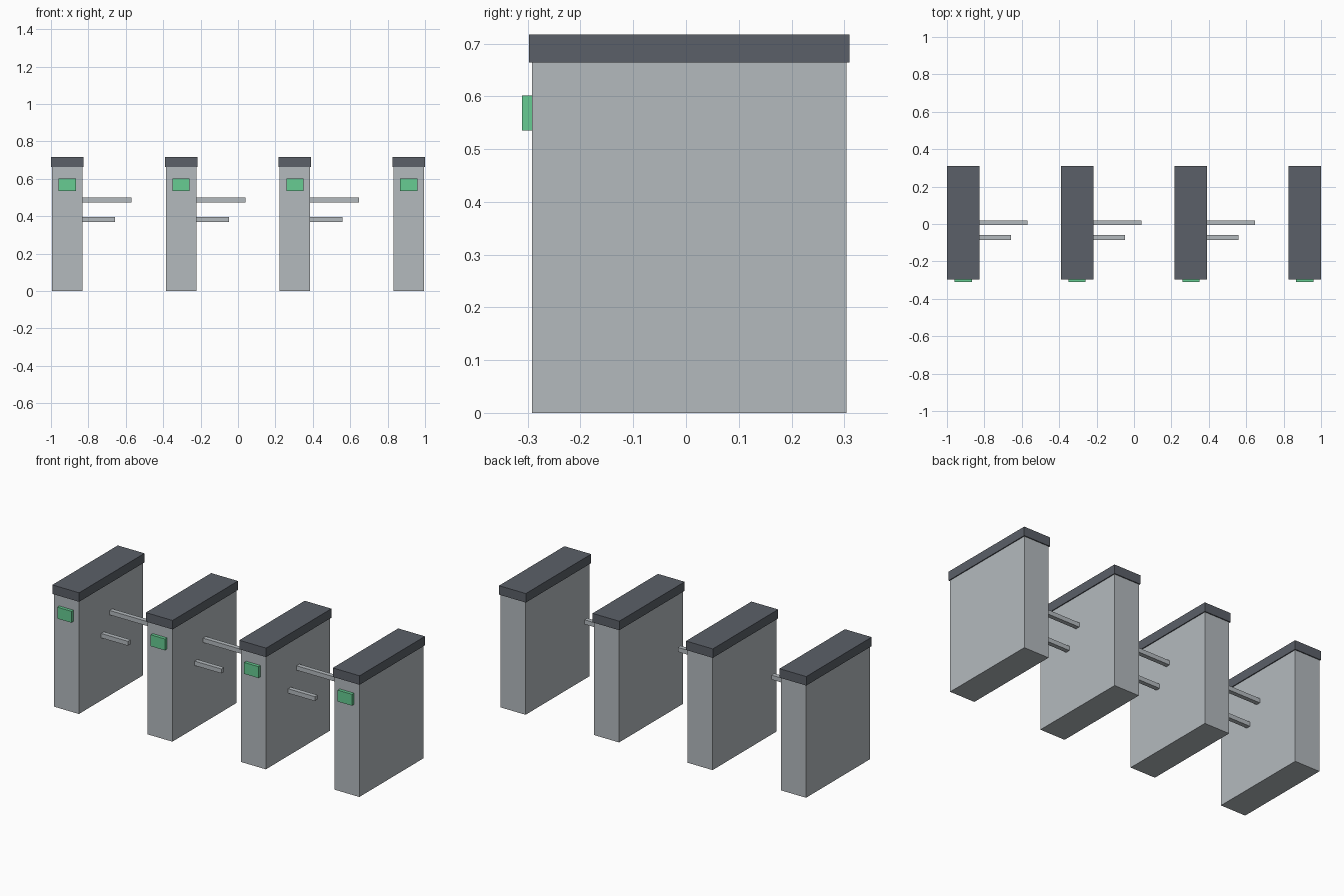
import bpy

cube = bpy.data.objects.get("Cube")
if cube:
    bpy.data.objects.remove(cube, do_unlink=True)


def make_material(name, srgb):
    linear = [((c / 255 + 0.055) / 1.055) ** 2.4 for c in srgb] + [1.0]
    mat = bpy.data.materials.new(name)
    mat.use_nodes = True
    mat.diffuse_color = linear
    mat.node_tree.nodes["Principled BSDF"].inputs["Base Color"].default_value = linear
    return mat


steel = make_material("light steel", (180, 186, 190))
dark = make_material("dark grey", (91, 96, 104))
green = make_material("signal green", (103, 204, 146))


def box(name, x, y, z, mat):
    """Box from (min, max) pairs on each axis."""
    spans = (x, y, z)
    bpy.ops.mesh.primitive_cube_add(size=1, location=[(a + b) / 2 for a, b in spans])
    obj = bpy.context.object
    obj.name = name
    obj.scale = [b - a for a, b in spans]
    bpy.ops.object.transform_apply(location=False, rotation=False, scale=True)
    obj.data.materials.append(mat)
    return obj


COUNT = 4
SPACING = 0.6087
BODY_HALF = 0.0815
CAP_HALF = 0.087
BAR = 0.013

for i in range(COUNT):
    cx = (i - (COUNT - 1) / 2) * SPACING
    n = i + 1

    # Cabinet with overhanging lid
    box(f"cabinet_{n}", (cx - BODY_HALF, cx + BODY_HALF), (-0.292, 0.304), (0, 0.664), steel)
    box(f"lid_{n}", (cx - CAP_HALF, cx + CAP_HALF), (-0.298, 0.31), (0.664, 0.717), dark)

    # Reader panel on the front
    box(f"reader_panel_{n}", (cx - 0.046, cx + 0.046), (-0.311, -0.291), (0.535, 0.602), green)

    # Barrier arms across each passage
    if n < COUNT:
        side = cx + BODY_HALF
        for label, length, y, z in (("upper", 0.262, 0.007, 0.487),
                                    ("lower", 0.174, -0.072, 0.382)):
            box(f"{label}_arm_{n}", (side - 0.005, side + length),
                (y - BAR, y + BAR), (z - BAR, z + BAR), steel)
